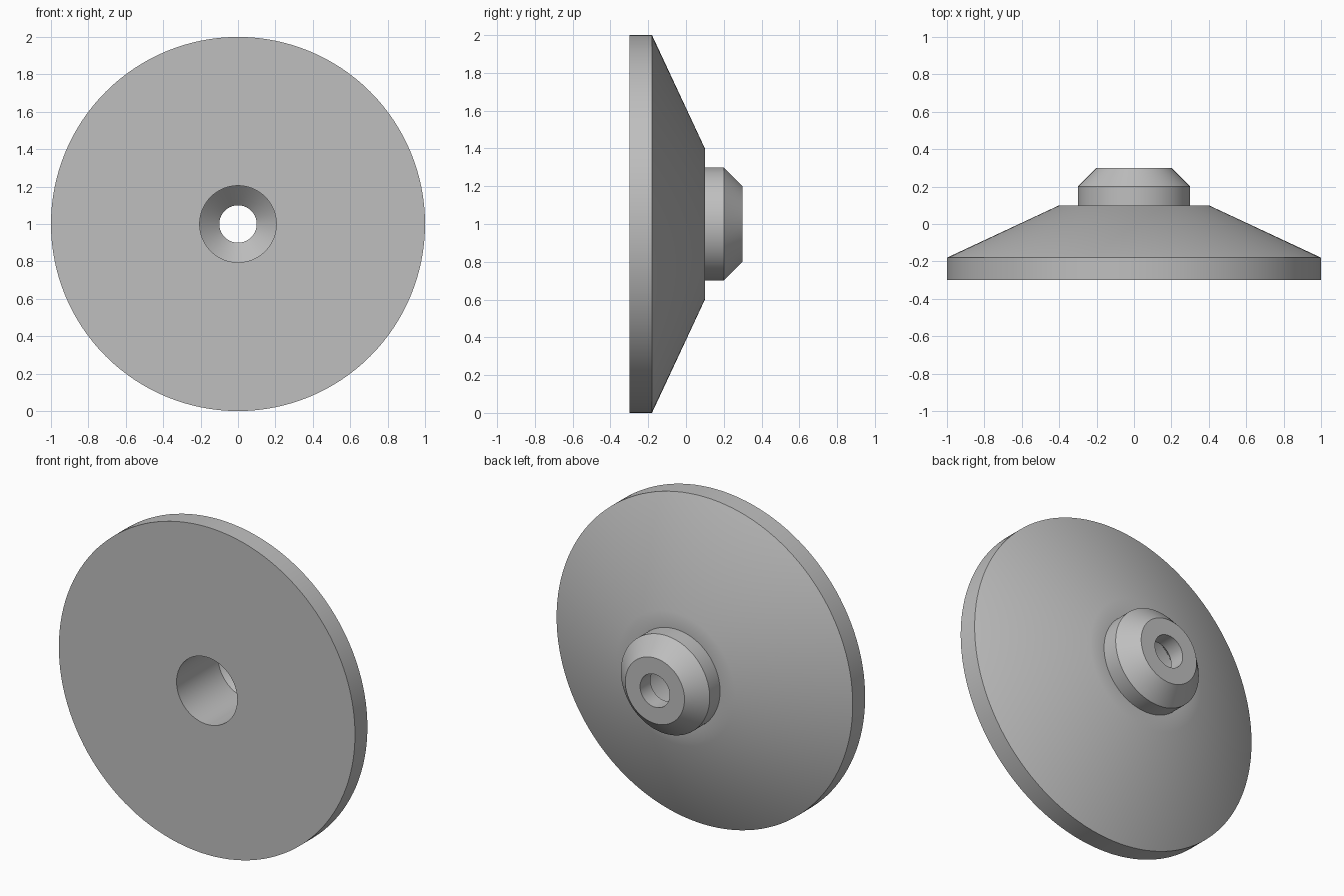
import bpy
import bmesh
import math
from mathutils import Vector

cube = bpy.data.objects.get("Cube")
if cube:
    bpy.data.objects.remove(cube, do_unlink=True)

SEGMENTS = 128

# Plain grey metal
grey = bpy.data.materials.new("grey_metal")
grey.use_nodes = True
colour = (0.52, 0.52, 0.52, 1)
grey.diffuse_color = colour
grey.node_tree.nodes["Principled BSDF"].inputs["Base Color"].default_value = colour

# Closed section as (radius, y): outer face, cone, hub, then the stepped bore
section = [
    (0.205, -0.3), (1, -0.3), (1, -0.18),   # front face and rim
    (0.4, 0.1), (0.3, 0.1),                 # cone and shoulder
    (0.3, 0.2), (0.2, 0.3),                 # hub with chamfer
    (0.1, 0.3), (0.1, 0.2), (0.205, 0.1),   # small bore, drill taper
]


def revolve(name, points, material):
    """Turn a closed section around the y axis through z = 1."""
    bm = bmesh.new()
    verts = [bm.verts.new((r, y, 1)) for r, y in points]
    edges = [bm.edges.new((a, b)) for a, b in zip(verts, verts[1:] + verts[:1])]
    bmesh.ops.spin(bm, geom=verts + edges, cent=Vector((0, 0, 1)), axis=(0, 1, 0),
                   angle=math.tau, steps=SEGMENTS, use_merge=True)
    bmesh.ops.remove_doubles(bm, verts=bm.verts[:], dist=0.0001)
    bmesh.ops.recalc_face_normals(bm, faces=bm.faces[:])
    mesh = bpy.data.meshes.new(name)
    bm.to_mesh(mesh)
    bm.free()
    mesh.materials.append(material)
    obj = bpy.data.objects.new(name, mesh)
    bpy.context.collection.objects.link(obj)
    return obj


# Flanged disc with hub and through hole
disc = revolve("flanged_disc", section, grey)
bpy.ops.object.select_all(action="DESELECT")
disc.select_set(True)
bpy.context.view_layer.objects.active = disc
bpy.ops.object.shade_smooth_by_angle(angle=math.radians(30))
